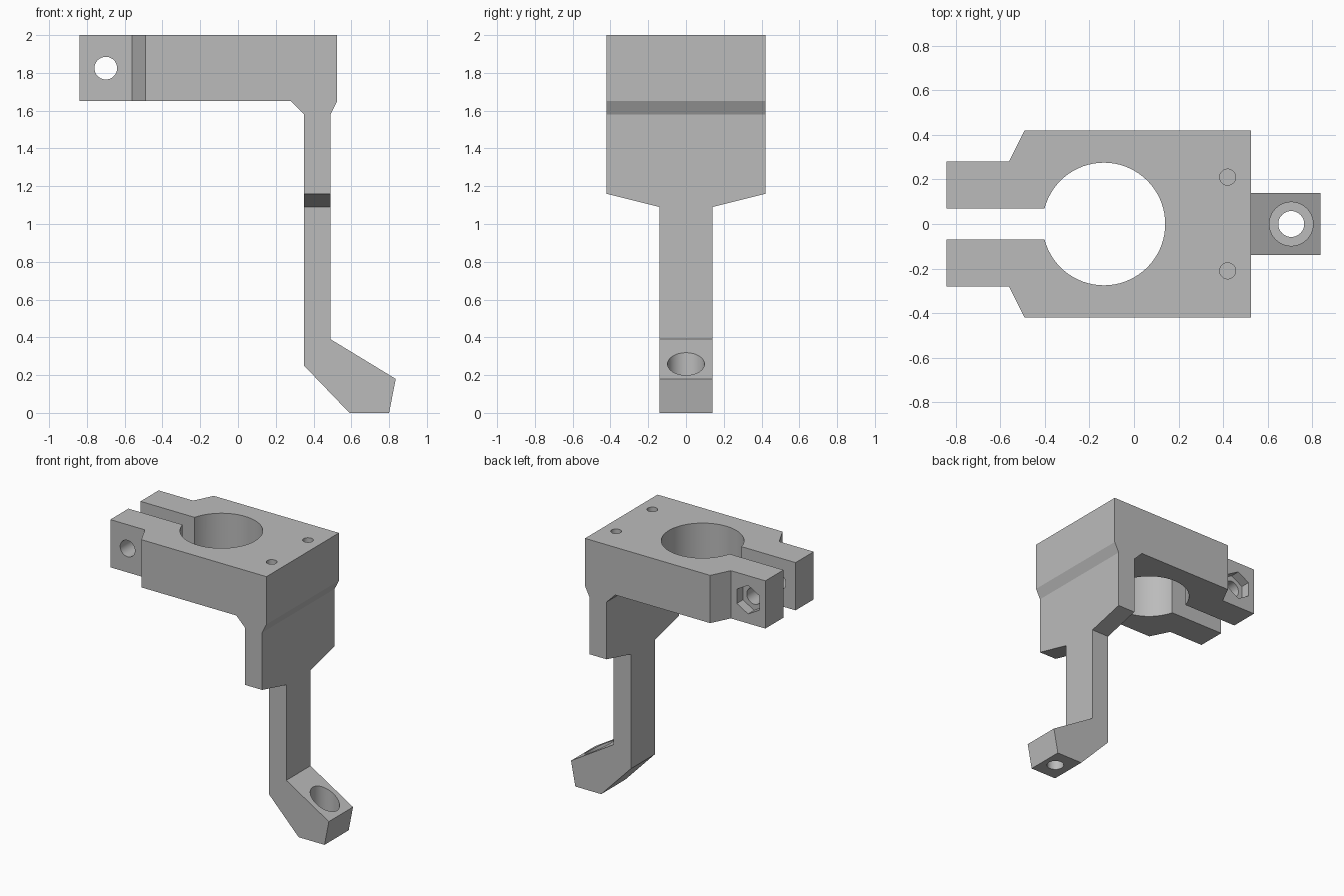
import bpy
import bmesh
from math import cos, sin, pi, radians

cube = bpy.data.objects.get("Cube")
if cube:
    bpy.data.objects.remove(cube, do_unlink=True)

grey = bpy.data.materials.new("plain grey")
grey.use_nodes = True
color = (0.5, 0.5, 0.5, 1)
grey.diffuse_color = color
grey.node_tree.nodes["Principled BSDF"].inputs["Base Color"].default_value = color

PLACE = {
    "X": lambda u, v, t: (t, u, v),
    "Y": lambda u, v, t: (u, t, v),
    "Z": lambda u, v, t: (u, v, t),
}


def prism(name, points, axis, low, high):
    """Extrude a 2D profile along an axis."""
    bm = bmesh.new()
    base = bm.faces.new([bm.verts.new(PLACE[axis](u, v, low)) for u, v in points])
    top = bmesh.ops.extrude_face_region(bm, geom=[base])["geom"]
    moved = [g for g in top if isinstance(g, bmesh.types.BMVert)]
    bmesh.ops.translate(bm, verts=moved, vec=PLACE[axis](0, 0, high - low))
    bmesh.ops.recalc_face_normals(bm, faces=bm.faces)
    mesh = bpy.data.meshes.new(name)
    bm.to_mesh(mesh)
    bm.free()
    mesh.materials.append(grey)
    obj = bpy.data.objects.new(name, mesh)
    bpy.context.collection.objects.link(obj)
    return obj


def ring(u, v, radius, count=48):
    return [(u + radius * sin(2 * pi * i / count),
             v + radius * cos(2 * pi * i / count)) for i in range(count)]


# Bracket silhouette: clamp plate, gusset, leg and angled foot
bracket = prism("clamp_bracket", [
    (-0.84, 2), (0.525, 2), (0.525, 1.65), (0.49, 1.58), (0.49, 0.39),
    (0.835, 0.18), (0.80, 0), (0.59, 0), (0.35, 0.25), (0.35, 1.58),
    (0.28, 1.65), (-0.84, 1.65)], "Y", -0.42, 0.42)

cutters = []
for side in (-1, 1):
    # Narrow the leg below the wide wall
    cutters.append(prism("leg_side_cutter", [
        (side * 0.14, -0.1), (side * 0.14, 1.09), (side * 0.42, 1.16),
        (side * 0.7, 1.23), (side * 0.7, -0.1)], "X", 0.2, 1))
    # Narrow the clamp ears
    cutters.append(prism("ear_side_cutter", [
        (-1, side * 0.28), (-0.56, side * 0.28), (-0.49, side * 0.42),
        (-0.44, side * 0.52), (-1, side * 0.52)], "Z", 1.5, 2.1))
    # Blind screw holes in the top
    cutters.append(prism("screw_hole_cutter", ring(0.42, side * 0.21, 0.036, 32),
                         "Z", 1.65, 2.1))

# Clamp bore and slot
cutters.append(prism("bore_cutter", ring(-0.135, 0, 0.275, 72), "Z", 1.5, 2.1))
cutters.append(prism("slot_cutter", [(-1, -0.07), (-0.2, -0.07), (-0.2, 0.07), (-1, 0.07)],
                     "Z", 1.5, 2.1))
# Clamp bolt hole and hexagonal nut pocket
cutters.append(prism("bolt_hole_cutter", ring(-0.70, 1.825, 0.06), "Y", -0.6, 0.6))
cutters.append(prism("nut_pocket_cutter", ring(-0.70, 1.825, 0.105, 6), "Y", 0.21, 0.6))
# Foot hole and counterbore
cutters.append(prism("foot_hole_cutter", ring(0.705, 0, 0.058), "Z", -0.1, 0.5))
cutters.append(prism("counterbore_cutter", ring(0.705, 0, 0.098), "Z", 0.1, 0.5))

bpy.ops.object.select_all(action="DESELECT")
bracket.select_set(True)
bpy.context.view_layer.objects.active = bracket
for cutter in cutters:
    cutter.hide_render = True
    cut = bracket.modifiers.new(cutter.name, "BOOLEAN")
    cut.operation = "DIFFERENCE"
    cut.solver = "EXACT"
    cut.object = cutter
    bpy.ops.object.modifier_apply(modifier=cut.name)
    bpy.data.objects.remove(cutter, do_unlink=True)

bpy.ops.object.shade_smooth_by_angle(angle=radians(24))
